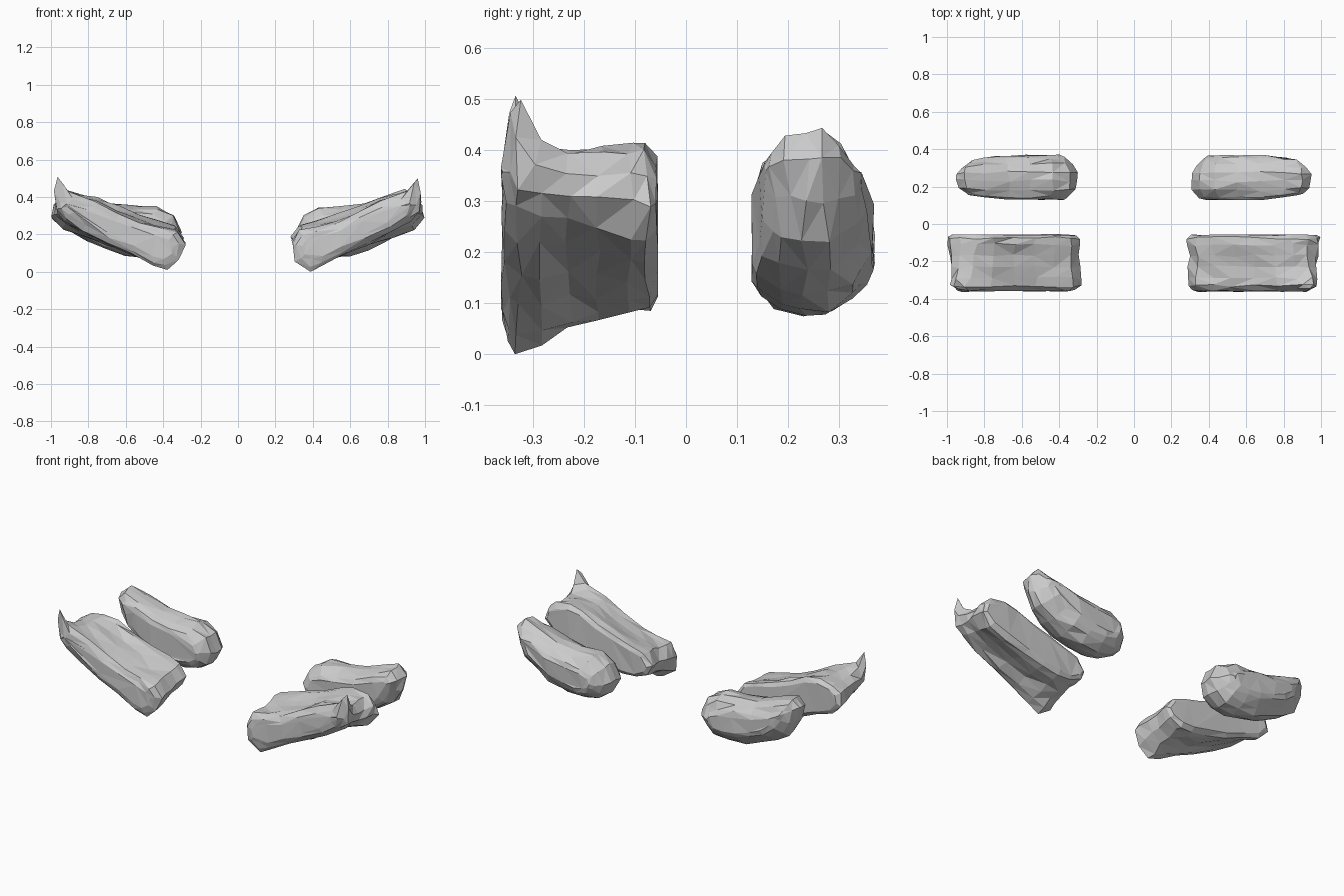
import bpy, bmesh, random
from mathutils import Vector

if "Cube" in bpy.data.objects:
    bpy.data.objects.remove(bpy.data.objects["Cube"])

# x-z outlines of the right-hand pieces, listed anticlockwise from the inner end
FRONT_NEAR = [(.285, .15), (.31, .06), (.385, .005), (.46, .03), (.58, .095), (.70, .155),
              (.83, .225), (.92, .285), (.965, .33), (.975, .37), (.95, .41), (.87, .41),
              (.76, .375), (.64, .315), (.52, .26), (.42, .235), (.33, .22)]
FRONT_FAR = [(.28, .18), (.31, .12), (.38, .085), (.47, .085), (.58, .105), (.70, .135),
             (.83, .18), (.94, .22), (1.0, .29), (.985, .36), (.93, .40), (.84, .415),
             (.75, .40), (.64, .355), (.53, .315), (.42, .285), (.33, .255)]
BACK = [(.305, .21), (.335, .14), (.40, .095), (.49, .08), (.60, .09), (.70, .12),
        (.80, .165), (.88, .215), (.93, .30), (.945, .39), (.90, .437), (.80, .41),
        (.67, .365), (.55, .35), (.43, .345), (.345, .30)]


def section(a, b, t, inset):
    """Blend two outlines, then pull the result inward along its normals."""
    pts = [Vector(p).lerp(Vector(q), t) for p, q in zip(a, b)]
    n = len(pts)
    out = []
    for i, p in enumerate(pts):
        d = pts[(i + 1) % n] - pts[i - 1]
        out.append(p + Vector((-d.y, d.x)).normalized() * inset)
    if inset > .03:  # relax deep insets so tight corners do not fold
        out = [(out[i - 1] + 2 * out[i] + out[(i + 1) % n]) / 4 for i in range(n)]
    return out


def rock(name, a, b, slices, side, seed, taper=0.0, yc=0.0, spike={}):
    """Loft the outlines along y, roughen, and facet."""
    rng = random.Random(seed)
    bm = bmesh.new()
    rings = []
    for k, (y, t, inset) in enumerate(slices):
        ring = []
        for i, p in enumerate(section(a, b, t, inset)):
            x, z = spike.get((k, i), p)
            s = min(max((x - .7) / .24, 0), 1)
            yy = yc + (y - yc) * (1 - taper * s)
            j = .008 if 0 < k < len(slices) - 1 else .004
            ring.append(bm.verts.new((side * (x + rng.uniform(-j, j)),
                                      yy + rng.uniform(-j, j),
                                      max(0, z + rng.uniform(-j, j)))))
        rings.append(ring)
    n = len(a)
    for r, q in zip(rings, rings[1:]):
        for i in range(n):
            bm.faces.new((r[i], r[(i + 1) % n], q[(i + 1) % n], q[i]))
    bm.faces.new(rings[0])
    bm.faces.new(rings[-1])
    bmesh.ops.triangulate(bm, faces=bm.faces[:])
    bmesh.ops.recalc_face_normals(bm, faces=bm.faces[:])
    me = bpy.data.meshes.new(name)
    bm.to_mesh(me)
    bm.free()
    bpy.context.collection.objects.link(bpy.data.objects.new(name, me))


# (y, blend between outlines, inset)
front_slices = [(-.36, 0, .05), (-.352, 0, .025), (-.33, 0, 0), (-.29, .2, .003),
                (-.23, .5, .012), (-.17, .7, .012), (-.11, .9, .004),
                (-.075, 1, .006), (-.058, 1, .03)]
back_slices = [(.132, 0, .06), (.145, 0, .035), (.18, 0, .01), (.23, 0, 0),
               (.28, 0, 0), (.32, 0, .025), (.352, 0, .055), (.367, 0, .085)]
# Torn upright tip at the outer front corner
tip = {(1, 10): (.945, .47), (2, 10): (.965, .505), (2, 9): (.98, .43),
       (2, 11): (.91, .43), (3, 10): (.95, .42)}

for side, label in ((1, "right"), (-1, "left")):
    rock("front_rock_" + label, FRONT_NEAR, FRONT_FAR, front_slices, side, 3 + side, spike=tip)
    rock("back_rock_" + label, BACK, BACK, back_slices, side, 8 + side, taper=.28, yc=.25)
